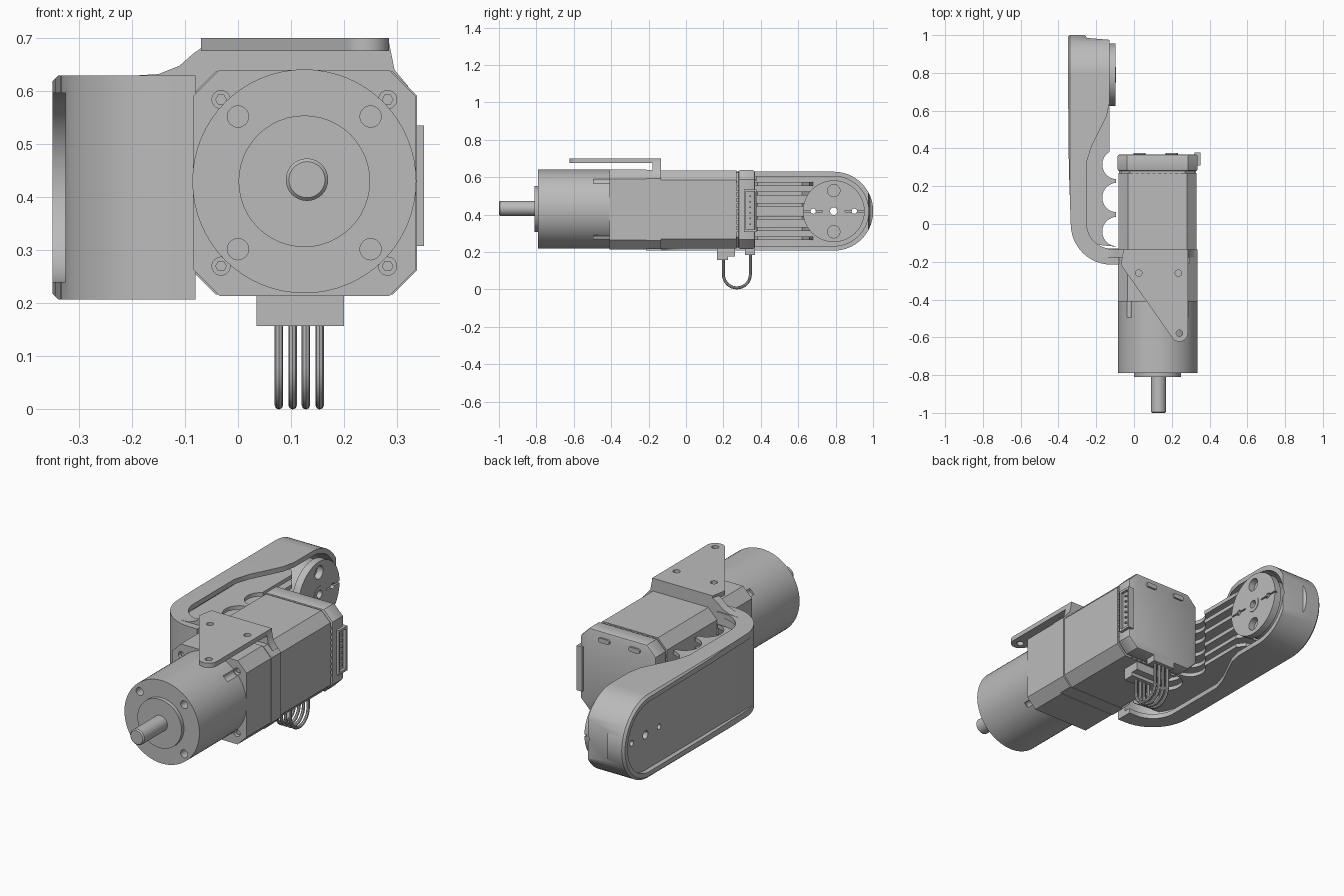
import bpy, bmesh
from math import sin, cos, pi, radians
from mathutils import Vector

if "Cube" in bpy.data.objects:
    bpy.data.objects.remove(bpy.data.objects["Cube"], do_unlink=True)

grey = bpy.data.materials.new("machined_grey")
grey.use_nodes = True
COLOUR = (0.5, 0.5, 0.5, 1)
grey.diffuse_color = COLOUR
grey.node_tree.nodes["Principled BSDF"].inputs["Base Color"].default_value = COLOUR

CX, CZ = 0.125, 0.427     # motor axis
PY, PZ = 0.79, 0.418      # pivot axis of the arm


def add(name, mesh):
    ob = bpy.data.objects.new(name, mesh)
    bpy.context.scene.collection.objects.link(ob)
    mesh.materials.clear()
    mesh.materials.append(grey)
    return ob


def prism(name, axis, pts, lo, hi):
    """Extrude a 2D outline along an axis (outline uses the other two axes in order)."""
    place = {"x": lambda a, b, t: (t, a, b),
             "y": lambda a, b, t: (a, t, b),
             "z": lambda a, b, t: (a, b, t)}[axis]
    bm = bmesh.new()
    face = bm.faces.new([bm.verts.new(place(a, b, lo)) for a, b in pts])
    ext = bmesh.ops.extrude_face_region(bm, geom=[face])
    moved = [v for v in ext["geom"] if isinstance(v, bmesh.types.BMVert)]
    bmesh.ops.translate(bm, vec=Vector(place(0, 0, hi - lo)), verts=moved)
    bmesh.ops.recalc_face_normals(bm, faces=bm.faces)
    mesh = bpy.data.meshes.new(name)
    bm.to_mesh(mesh)
    bm.free()
    return add(name, mesh)


def arc(cx, cy, r, a0, a1, n):
    steps = [radians(a0 + (a1 - a0) * i / n) for i in range(n + 1)]
    return [(cx + r * cos(a), cy + r * sin(a)) for a in steps]


def rod(name, axis, a, b, r, lo, hi, n=32):
    return prism(name, axis, arc(a, b, r, 0, 360, n)[:-1], lo, hi)


def box(name, x0, x1, y0, y1, z0, z1):
    return prism(name, "z", [(x0, y0), (x1, y0), (x1, y1), (x0, y1)], z0, z1)


def octagon(hw, hh, c):
    return [(CX + x, CZ + z) for x, z in (
        (-hw, c - hh), (c - hw, -hh), (hw - c, -hh), (hw, c - hh),
        (hw, hh - c), (hw - c, hh), (c - hw, hh), (-hw, hh - c))]


def bake(ob):
    bpy.context.view_layer.update()
    dg = bpy.context.evaluated_depsgraph_get()
    mesh = bpy.data.meshes.new_from_object(ob.evaluated_get(dg))
    ob.modifiers.clear()
    ob.data = mesh


def boolean(ob, *tools, op="DIFFERENCE"):
    for tool in tools:
        mod = ob.modifiers.new("cut", "BOOLEAN")
        mod.operation, mod.solver, mod.object = op, "EXACT", tool
        bake(ob)
        bpy.data.objects.remove(tool, do_unlink=True)
    return ob


def chamfer(ob, width, segments=1):
    mod = ob.modifiers.new("chamfer", "BEVEL")
    mod.width, mod.segments, mod.angle_limit = width, segments, radians(50)
    bake(ob)
    return ob


def stadium(name, r, y0, x0, x1):
    pts = [(y0, PZ - r)] + arc(PY, PZ, r, -90, 90, 32) + [(y0, PZ + r)]
    return prism(name, "x", pts, x0, x1)


corners = [(sx, sz) for sx in (-1, 1) for sz in (-1, 1)]

# Gearbox, output shaft and front face
gearbox = rod("gearbox", "y", CX, CZ + 0.003, 0.211, -0.79, -0.405, 64)
for sx, sz in corners:
    boolean(gearbox,
            rod("cut", "y", CX + sx * 0.125, CZ + sz * 0.125, 0.02, -0.8, -0.73),
            rod("cut", "y", CX + sx * 0.157, CZ + sz * 0.157, 0.02, -0.495, -0.4))
rod("pilot_ring", "y", CX, CZ + 0.003, 0.124, -0.81, -0.78, 48)
chamfer(rod("output_shaft", "y", CX + 0.005, CZ + 0.006, 0.04, -1.0, -0.8), 0.006)

# Square gearbox flange with screws in its corners
flange = prism("gearbox_flange", "y", octagon(0.21, 0.213, 0.05), -0.41, -0.21)
for sx, sz in corners:
    boolean(flange, rod("cut", "y", CX + sx * 0.157, CZ + sz * 0.157, 0.017, -0.42, -0.37))
    rod("flange_screw", "y", CX + sx * 0.157, CZ + sz * 0.157, 0.011, -0.40, -0.36, 6)

# Motor body, vent groove and end cap
prism("motor_body", "y", octagon(0.206, 0.208, 0.05), -0.14, 0.27)
prism("vent_core", "y", octagon(0.195, 0.197, 0.05), 0.26, 0.29)
end_cap = chamfer(prism("end_cap", "y", octagon(0.212, 0.21, 0.05), 0.28, 0.368), 0.01, 2)
for i in range(9):
    z = CZ - 0.12 + i * 0.03
    box("vent_tooth", CX - 0.204, CX + 0.204, 0.265, 0.285, z, z + 0.012)
    x = CX - 0.13 + i * 0.03
    box("vent_tooth", x, x + 0.012, 0.265, 0.285, CZ - 0.204, CZ + 0.204)
for x in (0.03, 0.2):
    pad = arc(x + 0.02, 0.595, 0.012, -90, 90, 8) + arc(x - 0.02, 0.595, 0.012, 90, 270, 8)
    prism("cap_pad", "y", pad, 0.36, 0.377)

# Side signal connector with pins
socket = box("side_connector", 0.32, 0.351, 0.31, 0.378, 0.308, 0.535)
boolean(socket, box("cut", 0.328, 0.36, 0.32, 0.368, 0.32, 0.523))
for i in range(6):
    z = 0.345 + i * 0.03
    box("connector_pin", 0.32, 0.347, 0.34, 0.348, z, z + 0.008)

# Lower connector and looped wires
box("wire_plug", 0.035, 0.2, 0.165, 0.225, 0.157, 0.225)
box("wire_plug_back", 0.035, 0.2, 0.225, 0.262, 0.175, 0.225)
box("wire_socket", 0.055, 0.18, 0.315, 0.368, 0.185, 0.225)
for x in (0.077, 0.103, 0.128, 0.154):
    path = [(0.2, 0.17)] + arc(0.272, 0.08, 0.072, 180, 360, 16) + [(0.344, 0.2)]
    curve = bpy.data.curves.new("wire", "CURVE")
    curve.dimensions, curve.bevel_depth, curve.bevel_resolution = "3D", 0.008, 2
    spline = curve.splines.new("POLY")
    spline.points.add(len(path) - 1)
    for p, (y, z) in zip(spline.points, path):
        p.co = (x, y, z, 1)
    src = bpy.data.objects.new("wire_path", curve)
    bpy.context.scene.collection.objects.link(src)
    bpy.context.view_layer.update()
    dg = bpy.context.evaluated_depsgraph_get()
    add("wire", bpy.data.meshes.new_from_object(src.evaluated_get(dg)))
    bpy.data.objects.remove(src, do_unlink=True)

# Bracket arm: plan outline rounded by the stadium, then hollowed on both sides
plan = ([(-0.08, -0.215)] + arc(-0.12, 0, 0.215, 270, 180, 12)
        + [(-0.345, 0.3), (-0.35, 0.8), (-0.35, 1.02), (-0.27, 1.02), (-0.25, 0.985),
           (-0.13, 0.975), (-0.13, 0.64), (-0.145, 0.57), (-0.225, 0.41), (-0.25, 0.33)]
        + arc(-0.12, 0, 0.13, 180, 270, 12) + [(-0.08, -0.13)])
arm = prism("bracket_arm", "z", plan, 0.1, 0.8)
boolean(arm, chamfer(stadium("round", 0.211, -0.3, -0.352, 0.1), 0.013), op="INTERSECT")
hollow = ([(-0.07, -0.165)] + arc(-0.12, 0, 0.165, 270, 180, 12)
          + [(-0.29, 1.1), (-0.07, 1.1)])
trough = prism("cut", "z", hollow, 0.1, 0.8)
boolean(trough, stadium("inset", 0.186, -0.3, -0.3, 0.0), op="INTERSECT")
boolean(arm, trough, stadium("cut", 0.178, -0.2, -0.4, -0.325))

# Pivot hub with its drilled disc
hub = rod("pivot_hub", "x", PY, PZ, 0.15, -0.31, -0.13, 48)
disc = rod("pivot_disc", "x", PY, PZ, 0.165, -0.135, -0.097, 48)
boss = rod("pivot_boss", "x", PY, PZ, 0.04, -0.11, -0.094, 32)
for y, r in ((PY, 0.02), (PY - 0.11, 0.014), (PY + 0.11, 0.014)):
    for part in (arm, hub, disc, boss):
        if part is not boss or y == PY:
            boolean(part, rod("cut", "x", y, PZ, r, -0.4, 0, 20))
for s in (-1, 1):
    boolean(disc, rod("cut", "x", PY, PZ + s * 0.11, 0.033, -0.2, 0),
            box("cut", -0.11, 0, PY + s * 0.115 - 0.055, PY + s * 0.115 + 0.055,
                PZ - 0.004, PZ + 0.004))

# Stiffening ribs, scalloped beside the motor
rib_plan = [(-0.3, -0.1), (-0.095, -0.12), (-0.095, 0.25), (-0.13, 0.39),
            (-0.13, 0.62), (-0.16, 0.66), (-0.3, 0.68)]
for dz in (-0.145, -0.095, -0.035, 0.035, 0.095, 0.145):
    rib = prism("arm_rib", "z", rib_plan, PZ + dz - 0.01, PZ + dz + 0.01)
    boolean(rib, *[rod("cut", "z", -0.09, y, 0.078, 0, 1) for y in (0.315, 0.14, -0.04)])

# Mounting plate between gearbox and motor, with raised neck
prism("mounting_plate", "y", octagon(0.212, 0.21, 0.045), -0.212, -0.135)
neck = [(-0.2, 0.55), (0.32, 0.55), (0.32, 0.61), (0.295, 0.64), (0.285, 0.69),
        (-0.03, 0.697), (-0.06, 0.688), (-0.085, 0.67), (-0.11, 0.648),
        (-0.15, 0.632), (-0.2, 0.629)]
prism("plate_neck", "y", neck, -0.178, -0.135)

# Triangular top tab with three holes
tab_outline = ([(0.285, -0.135), (-0.055, -0.135), (-0.07, -0.215)]
               + arc(0.24, -0.578, 0.045, 215, 360, 14))
tab = prism("top_tab", "z", tab_outline, 0.676, 0.7)
boolean(tab, *[rod("cut", "z", x, y, 0.017, 0.6, 0.8)
               for x, y in ((0.025, -0.26), (0.235, -0.26), (0.24, -0.578))])

# Smooth round surfaces, keep edges sharp
for ob in bpy.context.scene.objects:
    if ob.type == "MESH":
        ob.data.shade_smooth()
        ob.data.set_sharp_from_angle(angle=radians(30))
